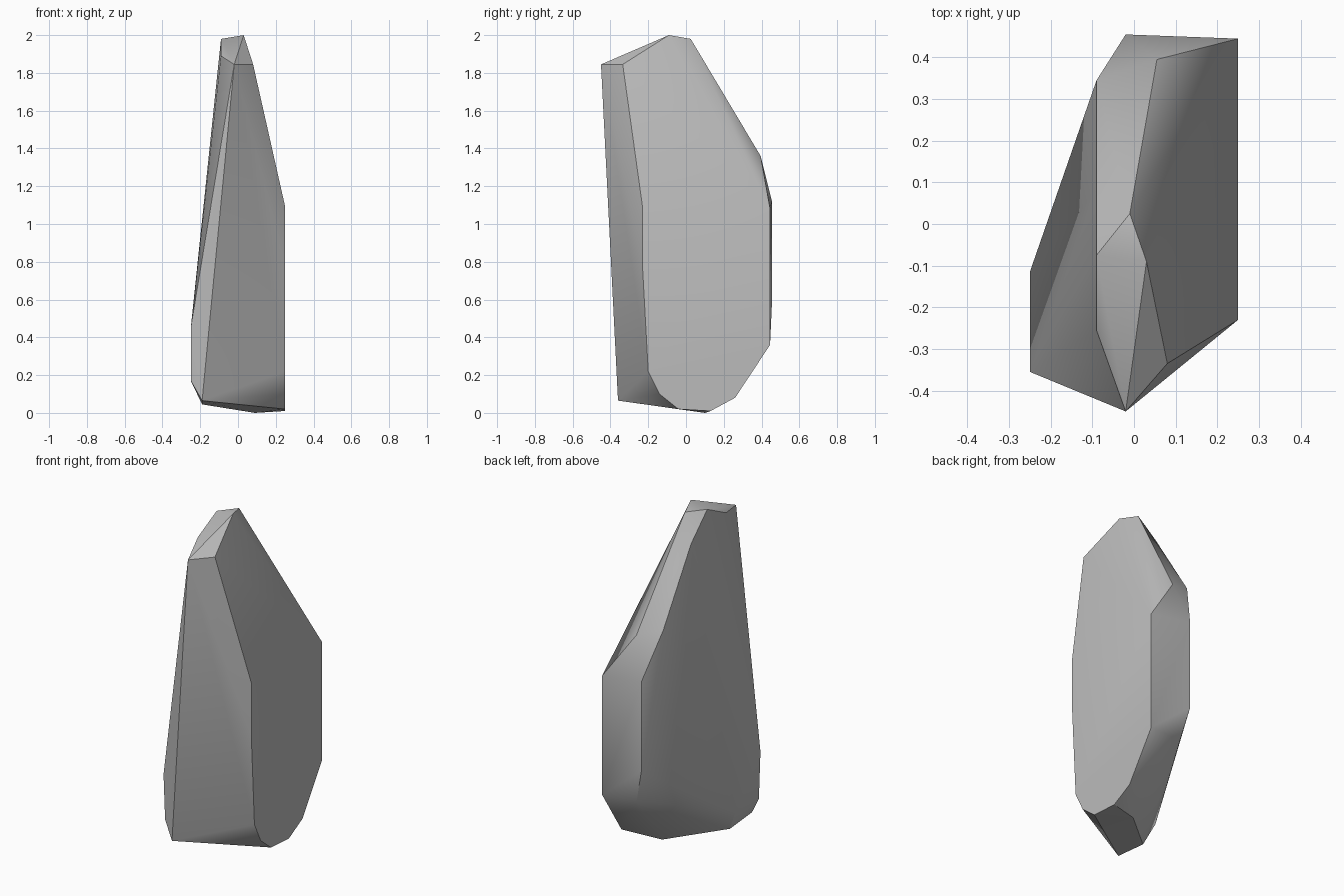
import bpy
import bmesh

# Remove the default cube only
default_cube = bpy.data.objects.get("Cube")
if default_cube:
    bpy.data.objects.remove(default_cube, do_unlink=True)


def make_material(name, level):
    """Plain grey material with matching viewport and shader colour."""
    material = bpy.data.materials.new(name)
    material.use_nodes = True
    colour = (level, level, level, 1)
    material.diffuse_color = colour
    shader = material.node_tree.nodes["Principled BSDF"]
    shader.inputs["Base Color"].default_value = colour
    shader.inputs["Roughness"].default_value = 0.9
    return material


def profile_at(x, outline):
    """Place a (y, z) outline on the plane at the given x."""
    return [(x, y, z) for y, z in outline]


# Broad flat face on the +x side
broad_face = profile_at(0.25, [
    (-0.23, 1.09), (-0.23, 0.77), (-0.2, 0.22), (-0.14, 0.1),
    (-0.04, 0.02), (0.13, 0.01), (0.26, 0.08), (0.445, 0.36), (0.445, 1.08),
])

# Upper rim of the sloping -x side
upper_rim = profile_at(-0.09, [
    (-0.255, 1.89), (-0.075, 1.98), (0.08, 1.83), (0.345, 1.41),
])

# Lowest bulge of the -x side, and the front toe under it
lower_bulge = profile_at(-0.25, [(-0.355, 0.45), (-0.34, 0.17), (-0.115, 0.18)])
front_toe = profile_at(-0.19, [(-0.36, 0.065), (-0.15, 0.045)])

# Chipped peak, back chamfer and underside
peak = [(0.03, -0.09, 2), (-0.01, 0.025, 1.98),
        (0.08, -0.335, 1.845), (-0.02, -0.45, 1.845)]
back_chamfer = [(0.055, 0.395, 1.36), (-0.02, 0.455, 1.12),
                (-0.02, 0.455, 0.58), (0.03, 0.43, 0.37)]
underside = [(0.09, 0.1, 0), (0.01, -0.29, 0.23)]


def build_stone(name, points, material):
    """Wrap the facet corners in a closed faceted skin."""
    bm = bmesh.new()
    for point in points:
        bm.verts.new(point)
    result = bmesh.ops.convex_hull(bm, input=bm.verts[:])
    spare = {item for key in ("geom_interior", "geom_unused")
             for item in result[key] if isinstance(item, bmesh.types.BMVert)}
    bmesh.ops.delete(bm, geom=list(spare), context='VERTS')
    bmesh.ops.recalc_face_normals(bm, faces=bm.faces[:])
    mesh = bpy.data.meshes.new(name)
    bm.to_mesh(mesh)
    bm.free()
    mesh.materials.append(material)
    stone = bpy.data.objects.new(name, mesh)
    bpy.context.collection.objects.link(stone)
    return stone


corners = (broad_face + upper_rim + lower_bulge + front_toe
           + peak + back_chamfer + underside)
stone = build_stone("standing_stone", corners, make_material("stone_grey", 0.5))

# Soften shallow creases while keeping the chipped edges crisp
bpy.ops.object.select_all(action='DESELECT')
stone.select_set(True)
bpy.context.view_layer.objects.active = stone
bpy.ops.object.shade_smooth_by_angle(angle=0.52)
